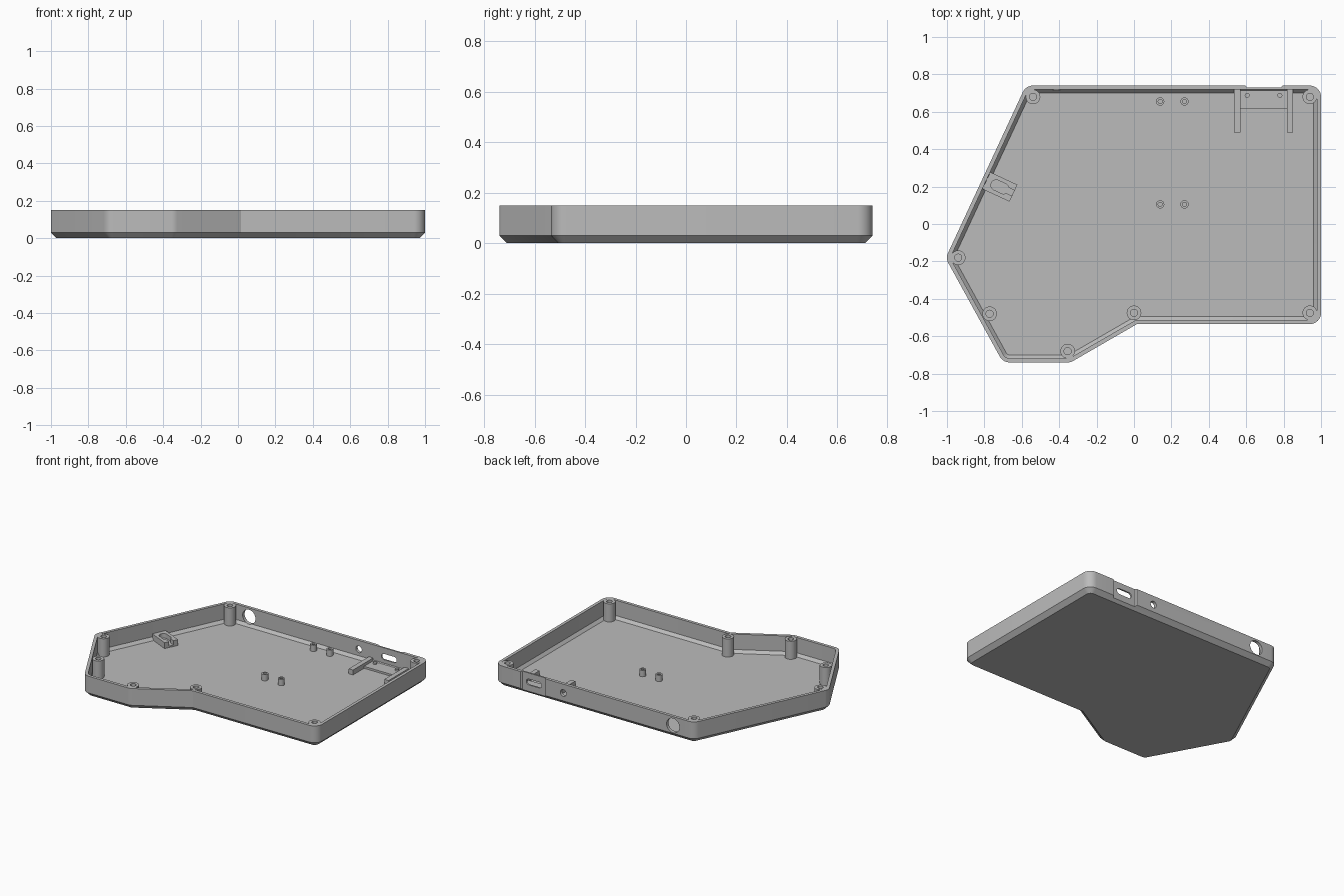
import bpy, bmesh, math
from mathutils import Matrix, Vector

if "Cube" in bpy.data.objects:
    bpy.data.objects.remove(bpy.data.objects["Cube"])

grey = bpy.data.materials.new("plain grey")
grey.use_nodes = True
grey.diffuse_color = (0.5, 0.5, 0.5, 1)
grey.node_tree.nodes["Principled BSDF"].inputs["Base Color"].default_value = (0.5, 0.5, 0.5, 1)

# Centre line of the case corners, counter-clockwise
CORE = [Vector(p) for p in ((0.94, -0.475), (0.94, 0.68), (-0.54, 0.68), (-0.94, -0.18),
                            (-0.665, -0.68), (-0.355, -0.68), (0, -0.475))]
FLOOR, RIM = 0.02, 0.15


def loft(name, loops, matrix=Matrix()):
    """Bridge (points, height) loops of equal length and cap both ends."""
    bm = bmesh.new()
    rings = [[bm.verts.new(matrix @ Vector((p[0], p[1], z))) for p in pts] for pts, z in loops]
    n = len(rings[0])
    for a, b in zip(rings, rings[1:]):
        for i in range(n):
            j = (i + 1) % n
            bm.faces.new((a[i], a[j], b[j], b[i]))
    bm.faces.new(rings[0][::-1])
    bm.faces.new(rings[-1])
    bmesh.ops.recalc_face_normals(bm, faces=bm.faces)
    mesh = bpy.data.meshes.new(name)
    bm.to_mesh(mesh)
    bm.free()
    mesh.materials.append(grey)
    obj = bpy.data.objects.new(name, mesh)
    bpy.context.collection.objects.link(obj)
    return obj


def prism(name, pts, z0, z1, matrix=Matrix()):
    return loft(name, [(pts, z0), (pts, z1)], matrix)


def rect(x0, x1, y0, y1):
    return [(x0, y0), (x1, y0), (x1, y1), (x0, y1)]


def stadium(cx, cy, r, half=0.0, n=16):
    """Circle, or a slot stretched by half in x each way."""
    pts = []
    for side, start in ((1, -math.pi / 2), (-1, math.pi / 2)):
        for k in range(n + (1 if half else 0)):
            a = start + math.pi * k / n
            pts.append((cx + side * half + r * math.cos(a), cy + r * math.sin(a)))
    return pts


def tube(name, x, y, r, hole, z0, z1, bottom):
    return loft(name, [(stadium(x, y, r), z0), (stadium(x, y, r), z1),
                       (stadium(x, y, hole), z1), (stadium(x, y, hole), bottom)])


def outline(r, steps=8):
    """Core polygon grown by r: arcs at outer corners, a mitre at the inner one."""
    pts = []
    for i, p in enumerate(CORE):
        d1 = (p - CORE[i - 1]).normalized()
        d2 = (CORE[(i + 1) % len(CORE)] - p).normalized()
        n1, n2 = Vector((d1.y, -d1.x)), Vector((d2.y, -d2.x))
        if d1.cross(d2) < 0:
            pts.append(p + r * (n1 + n2) / (1 + n1.dot(n2)))
            continue
        turn, start = math.acos(n1.dot(n2)), math.atan2(n1.y, n1.x)
        for k in range(steps + 1):
            a = start + turn * k / steps
            pts.append(p + r * Vector((math.cos(a), math.sin(a))))
    return pts


def cut(obj, cutter):
    cutter.hide_render = True
    mod = obj.modifiers.new("cut", "BOOLEAN")
    mod.operation, mod.solver, mod.object = "DIFFERENCE", "EXACT", cutter
    bpy.context.view_layer.objects.active = obj
    bpy.ops.object.modifier_apply(modifier=mod.name)
    bpy.data.objects.remove(cutter)


# Tray with chamfered base, thin wall and chamfered inner floor edge
tray = loft("case_tray", [(outline(0.03), 0), (outline(0.06), 0.03), (outline(0.06), RIM),
                          (outline(0.038), RIM), (outline(0.038), 0.04), (outline(0.02), FLOOR)])

# Back wall: connector recess, slot, small and large round openings
cut(tray, prism("recess_cutter", [(0.605, 0.729), (0.785, 0.729), (0.81, 0.755), (0.58, 0.755)], -0.1, 0.3))
to_back = Matrix.Rotation(math.pi / 2, 4, "X")
for cx, r, half in ((0.695, 0.021, 0.04), (0.455, 0.024, 0), (-0.415, 0.051, 0)):
    cut(tray, prism("opening_cutter", stadium(cx, 0.086, r, half), -0.8, -0.65, to_back))

# Screw bosses at the corners, and one along the left wall
bosses = [p for i, p in enumerate(CORE) if i != 4] + [Vector((-0.772, -0.48))]
for i, p in enumerate(bosses):
    tube(f"screw_boss_{i + 1}", p.x, p.y, 0.039, 0.019, 0.015, RIM - 0.0005, 0.05)

# Board standoffs
for x in (0.14, 0.27):
    for y in (0.105, 0.655):
        tube("board_standoff", x, y, 0.022, 0.011, 0.015, 0.065, 0.03)

# Connector bracket: two rails, a low platform and locating pins
for x in (0.535, 0.817):
    prism("bracket_rail", rect(x, x + 0.034, 0.49, 0.724), 0.015, 0.055)
prism("bracket_platform", rect(0.56, 0.825, 0.615, 0.724), 0.015, 0.034)
for x in (0.605, 0.78):
    prism("locating_pin", stadium(x, 0.688, 0.013), 0.03, 0.046)

# Holder block on the slanted wall, with a rounded pocket and a cable channel
wall = CORE[2] - CORE[3]
place = Matrix.Translation((-0.785, 0.23, 0)) @ Matrix.Rotation(math.atan2(wall.y, wall.x) - math.pi / 2, 4, "Z")
holder = prism("holder_block", rect(-0.005, 0.155, -0.05, 0.05), 0.015, 0.062, place)
cut(holder, prism("pocket_cutter", stadium(0.075, 0, 0.028, 0.022), 0.03, 0.1, place))
cut(holder, prism("channel_cutter", rect(0.08, 0.2, -0.016, 0.016), 0.03, 0.1, place))

# Smooth the round parts and keep hard edges
for obj in bpy.context.collection.objects:
    if obj.type == "MESH":
        obj.select_set(True)
        bpy.context.view_layer.objects.active = obj
bpy.ops.object.shade_smooth_by_angle(angle=math.radians(25))
